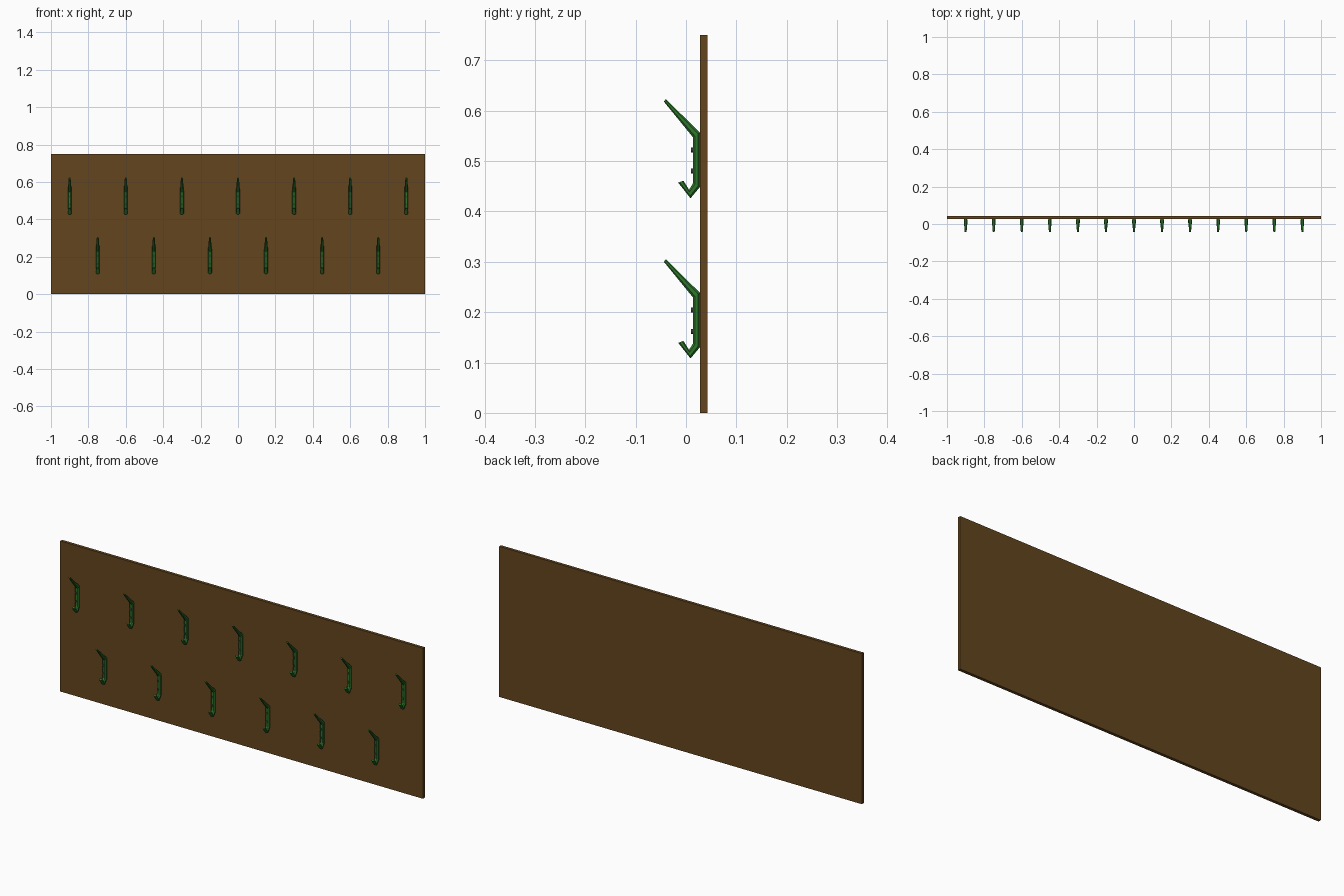
import bpy, bmesh, math
from mathutils import Vector, Matrix

if "Cube" in bpy.data.objects:
    bpy.data.objects.remove(bpy.data.objects["Cube"])


def material(name, rgb):
    m = bpy.data.materials.new(name)
    m.diffuse_color = (*rgb, 1)
    m.use_nodes = True
    m.node_tree.nodes["Principled BSDF"].inputs["Base Color"].default_value = m.diffuse_color
    return m


wood = material("wood", (0.125, 0.06, 0.013))
green = material("green_plastic", (0.027, 0.18, 0.024))
dark = material("screw_metal", (0.04, 0.07, 0.04))


def make_mesh(name, bm, mat):
    bmesh.ops.recalc_face_normals(bm, faces=bm.faces)
    me = bpy.data.meshes.new(name)
    bm.to_mesh(me)
    bm.free()
    me.materials.append(mat)
    return me


def place(name, me, x, z):
    ob = bpy.data.objects.new(name, me)
    ob.location = (x, 0, z)
    bpy.context.collection.objects.link(ob)


# Back board
bm = bmesh.new()
bmesh.ops.create_cube(bm, size=1, matrix=Matrix.Translation((0, 0.0355, 0.375))
                      @ Matrix.Diagonal((2, 0.015, 0.75, 1)))
place("back_board", make_mesh("back_board", bm, wood), 0, 0)

# Hook: octagonal section swept along the bent arm
# (outer y,z), (inner y,z), half width
stations = [
    ((-0.040, 0.623), (-0.044, 0.618), 0.005),
    ((0.028, 0.556), (0.014, 0.547), 0.010),
    ((0.028, 0.449), (0.014, 0.456), 0.010),
    ((0.009, 0.426), (0.006, 0.443), 0.010),
    ((-0.0155, 0.457), (-0.005, 0.461), 0.007),
]
section = [(-0.5, 0), (0.5, 0), (1, 0.27), (1, 0.73),
           (0.5, 1), (-0.5, 1), (-1, 0.73), (-1, 0.27)]
bm = bmesh.new()
rings = []
for outer, inner, hw in stations:
    a, b = Vector((0, *outer)), Vector((0, *inner))
    rings.append([bm.verts.new(a.lerp(b, t) + Vector((u * hw, 0, 0)))
                  for u, t in section])
for r, s in zip(rings, rings[1:]):
    for i in range(8):
        j = (i + 1) % 8
        bm.faces.new((r[i], r[j], s[j], s[i]))
bm.faces.new(rings[0])
bm.faces.new(rings[-1])
hook = make_mesh("hook", bm, green)

# Two screw heads on each hook
bm = bmesh.new()
for z in (0.522, 0.48):
    bmesh.ops.create_cone(bm, cap_ends=True, segments=12, radius1=0.005,
                          radius2=0.005, depth=0.006,
                          matrix=Matrix.Translation((0, 0.013, z))
                          @ Matrix.Rotation(math.pi / 2, 4, 'X'))
screws = make_mesh("screws", bm, dark)

# Staggered rows: seven above, six below
for row, count, dz in (("upper", 7, 0), ("lower", 6, -0.318)):
    for i in range(count):
        x = (i - (count - 1) / 2) * 0.3
        place(f"{row}_hook_{i + 1}", hook, x, dz)
        place(f"{row}_hook_screws_{i + 1}", screws, x, dz)
